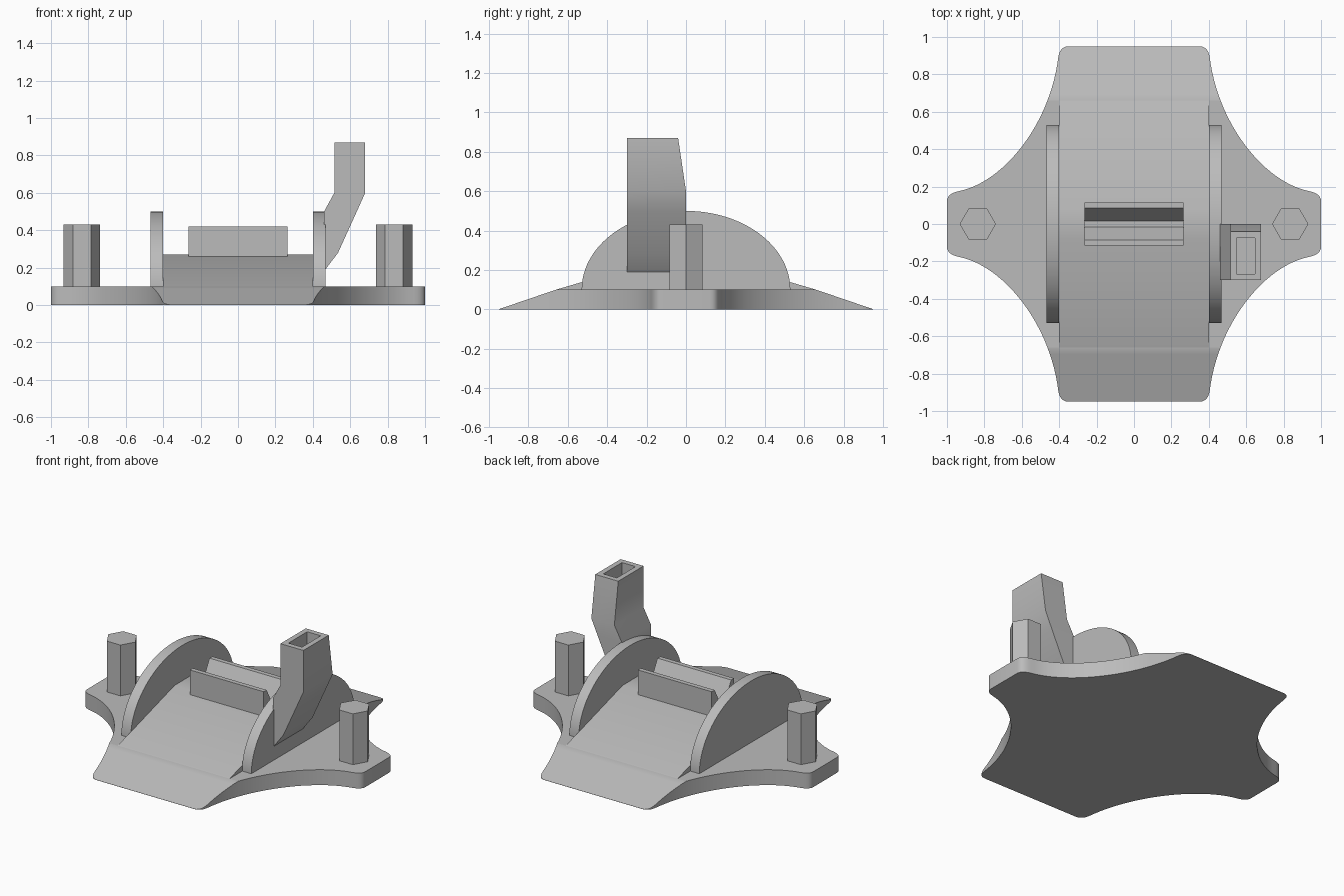
import bpy
import bmesh
import math
from mathutils import Vector
from mathutils.geometry import interpolate_bezier

cube = bpy.data.objects.get("Cube")
if cube:
    bpy.data.objects.remove(cube, do_unlink=True)

grey = bpy.data.materials.new("plain_grey")
grey.use_nodes = True
colour = (0.5, 0.5, 0.5, 1.0)
grey.diffuse_color = colour
for node in grey.node_tree.nodes:
    if node.type == "BSDF_PRINCIPLED":
        node.inputs["Base Color"].default_value = colour


def finish(name, bm):
    """Turn a bmesh into a shaded, coloured object."""
    bmesh.ops.recalc_face_normals(bm, faces=bm.faces[:])
    mesh = bpy.data.meshes.new(name)
    bm.to_mesh(mesh)
    bm.free()
    mesh.materials.append(grey)
    mesh.shade_smooth()
    mesh.set_sharp_from_angle(angle=math.radians(30))
    obj = bpy.data.objects.new(name, mesh)
    bpy.context.scene.collection.objects.link(obj)
    return obj


def loft(rings):
    """Skin a list of equal rings of points and cap both ends."""
    bm = bmesh.new()
    loops = [[bm.verts.new(p) for p in ring] for ring in rings]
    n = len(loops[0])
    for a, b in zip(loops, loops[1:]):
        for i in range(n):
            j = (i + 1) % n
            bm.faces.new((a[i], a[j], b[j], b[i]))
    bm.faces.new(loops[0])
    bm.faces.new(loops[-1])
    return bm


def side_prism(name, profile, x0, x1):
    """Extrude a (y, z) profile across x."""
    return finish(name, loft([[(x, y, z) for y, z in profile] for x in (x0, x1)]))


def bezier(points, steps):
    return list(interpolate_bezier(*[Vector((x, y, 0)) for x, y in points], steps))


# Base plate: one quarter of the outline, mirrored twice
quarter = bezier([(1, 0.12), (1, 0.15), (0.98, 0.165), (0.94, 0.175)], 7)
quarter += bezier([(0.94, 0.175), (0.70, 0.22), (0.45, 0.53), (0.405, 0.89)], 28)[1:]
quarter += bezier([(0.405, 0.89), (0.40, 0.93), (0.38, 0.95), (0.35, 0.95)], 7)[1:]
half = [(p.x, p.y) for p in quarter] + [(-p.x, p.y) for p in reversed(quarter)]
outline = half + [(x, -y) for x, y in reversed(half)]
bm = loft([[(x, y, z) for x, y in outline] for z in (0, 0.1)])

# Sloping front and back lips
for s in (-1, 1):
    bmesh.ops.bisect_plane(
        bm, geom=bm.verts[:] + bm.edges[:] + bm.faces[:],
        plane_co=(0, s * 0.66, 0.1), plane_no=(0, s * 0.099, 0.29), clear_outer=True)
    rim = [e for e in bm.edges if e.is_boundary]
    bmesh.ops.edgeloop_fill(bm, edges=rim)
finish("base_plate", bm)

# Central double ramp between the side cheeks
side_prism("central_ramp",
           [(-0.66, 0.05), (-0.66, 0.1), (-0.08, 0.27), (0.08, 0.27), (0.66, 0.1), (0.66, 0.05)],
           -0.402, 0.402)

# Open-ended trough with sloping inner walls
side_prism("trough",
           [(-0.115, 0.2), (-0.115, 0.42), (-0.085, 0.42), (-0.015, 0.29),
            (0.015, 0.29), (0.085, 0.42), (0.115, 0.42), (0.115, 0.2)],
           -0.265, 0.265)

# Rounded side cheeks
steps = 48
arch = [(0.53 * math.cos(math.pi * i / steps), 0.1 + 0.4 * math.sin(math.pi * i / steps))
        for i in range(steps + 1)]
arch = [(0.53, 0.06)] + arch + [(-0.53, 0.06)]
side_prism("left_cheek", arch, 0.4, 0.467)
side_prism("right_cheek", arch, -0.467, -0.4)

# Hexagonal posts
for name, cx in (("left_post", 0.835), ("right_post", -0.835)):
    ring = [(cx + 0.097 * math.cos(math.pi * i / 3), 0.097 * math.sin(math.pi * i / 3))
            for i in range(6)]
    finish(name, loft([[(x, y, z) for x, y in ring] for z in (0.06, 0.43)]))

# Bent chute on the left cheek: height, inner x, outer x, back y
sections = [(0.19, 0.46, 0.467, 0), (0.28, 0.46, 0.535, 0), (0.5, 0.46, 0.635, 0),
            (0.6, 0.515, 0.68, 0), (0.87, 0.515, 0.68, -0.04)]
bm = loft([[(a, -0.3, z), (b, -0.3, z), (b, y, z), (a, y, z)] for z, a, b, y in sections])
bmesh.ops.recalc_face_normals(bm, faces=bm.faces[:])

# Rectangular opening sunk into the chute top
top = max(bm.faces, key=lambda f: f.calc_center_median().z)
bmesh.ops.inset_individual(bm, faces=[top], thickness=0.048)
bmesh.ops.inset_individual(bm, faces=[top], thickness=0.0, depth=-0.27)
finish("chute", bm)
